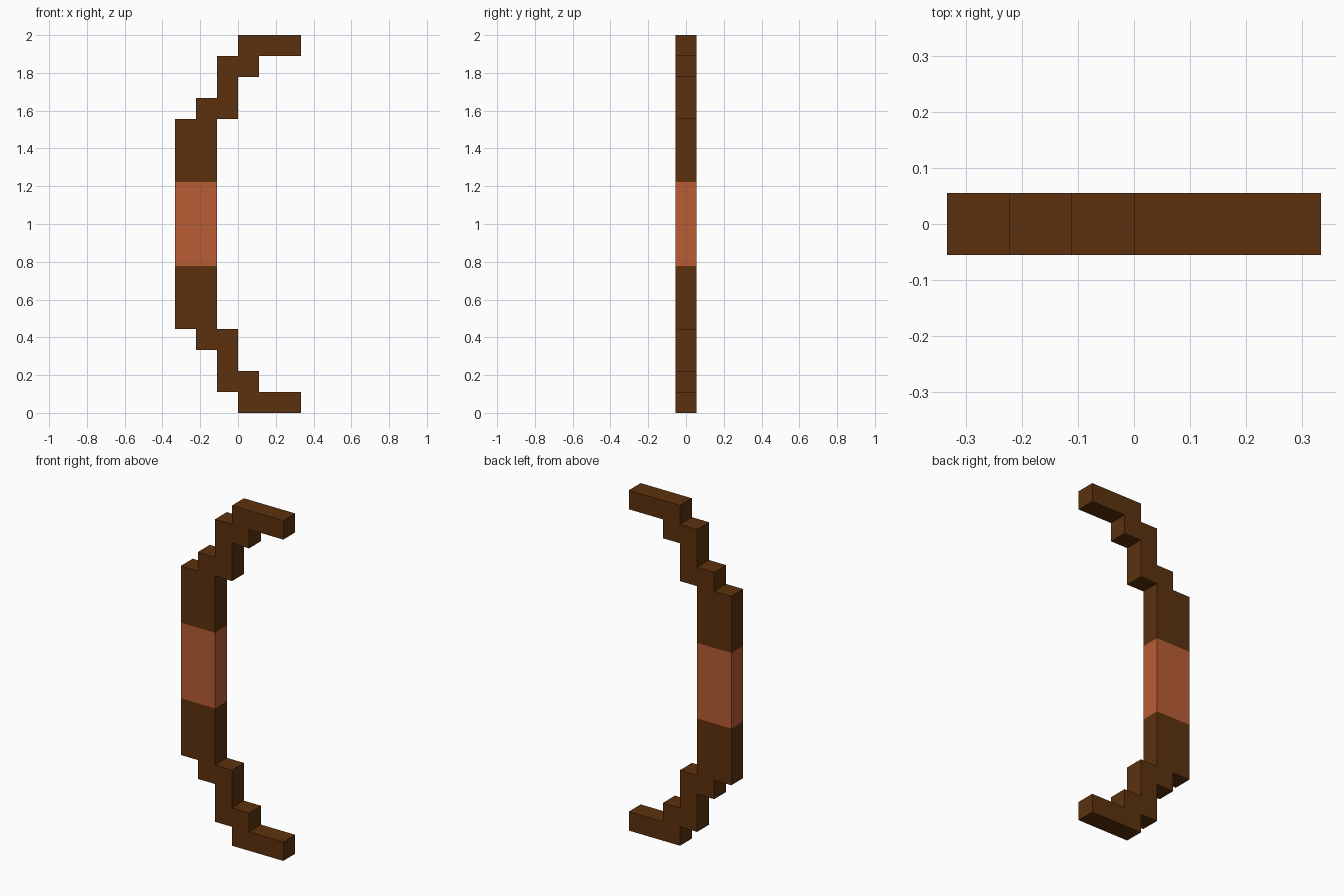
import bpy
import bmesh

cube = bpy.data.objects.get("Cube")
if cube:
    bpy.data.objects.remove(cube, do_unlink=True)

U = 2 / 18  # one block of the stepped design


def make_material(name, color):
    mat = bpy.data.materials.new(name)
    mat.use_nodes = True
    mat.diffuse_color = color
    bsdf = next(n for n in mat.node_tree.nodes if n.type == "BSDF_PRINCIPLED")
    bsdf.inputs["Base Color"].default_value = color
    return mat


def extrude_profile(name, outline, mat):
    """Extrude an (x, z) outline, in blocks, one block deep in y."""
    bm = bmesh.new()
    face = bm.faces.new([bm.verts.new((x * U, -U / 2, z * U)) for x, z in outline])
    ext = bmesh.ops.extrude_face_region(bm, geom=[face], use_keep_orig=True)
    moved = [v for v in ext["geom"] if isinstance(v, bmesh.types.BMVert)]
    bmesh.ops.translate(bm, verts=moved, vec=(0, U, 0))
    bmesh.ops.recalc_face_normals(bm, faces=bm.faces)
    mesh = bpy.data.meshes.new(name)
    bm.to_mesh(mesh)
    bm.free()
    mesh.materials.append(mat)
    obj = bpy.data.objects.new(name, mesh)
    bpy.context.collection.objects.link(obj)
    return obj


wood = make_material("dark wood", (0.107, 0.031, 0.0044, 1))
leather = make_material("grip leather", (0.485, 0.110, 0.036, 1))

# Stepped limb, from the grip out to the tip
limb = [(-3, 11), (-1, 11), (-1, 14), (0, 14), (0, 16), (1, 16), (1, 17), (3, 17),
        (3, 18), (0, 18), (0, 17), (-1, 17), (-1, 15), (-2, 15), (-2, 14), (-3, 14)]
extrude_profile("upper_limb", limb, wood)
extrude_profile("lower_limb", [(x, 18 - z) for x, z in limb], wood)

# Wrapped grip between the limbs
extrude_profile("grip", [(-3, 7), (-1, 7), (-1, 11), (-3, 11)], leather)
